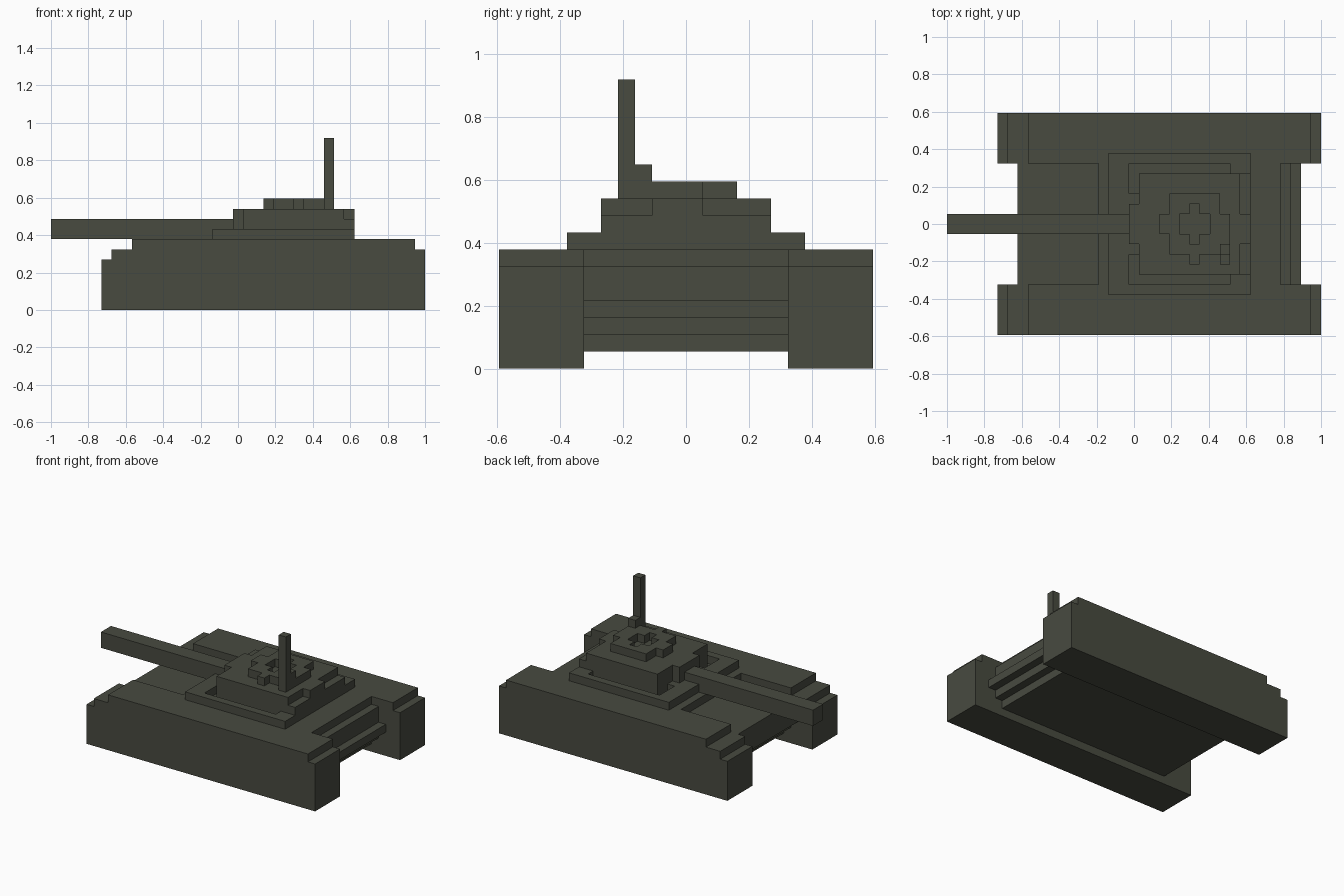
import bpy, bmesh, math
from mathutils import Vector

if "Cube" in bpy.data.objects:
    bpy.data.objects.remove(bpy.data.objects["Cube"])

U = 2 / 37                      # one block
ORIGIN = Vector((18.5, 11, 0))  # grid point placed at the world origin

paint = bpy.data.materials.new("dark olive")
paint.diffuse_color = (0.065, 0.069, 0.051, 1)
paint.use_nodes = True
paint.node_tree.nodes["Principled BSDF"].inputs["Base Color"].default_value = paint.diffuse_color

DIRS = [Vector(d) for d in ((1, 0, 0), (-1, 0, 0), (0, 1, 0),
                            (0, -1, 0), (0, 0, 1), (0, 0, -1))]


def cells(box):
    x0, x1, y0, y1, z0, z1 = box
    return {(x, y, z) for x in range(x0, x1)
            for y in range(y0, y1) for z in range(z0, z1)}


def block_part(name, boxes, cuts=()):
    """Outer skin of a union of block-grid boxes minus the cut boxes."""
    solid = set()
    for b in boxes:
        solid |= cells(b)
    for b in cuts:
        solid -= cells(b)
    bm = bmesh.new()
    for c in solid:
        centre = Vector(c) + Vector((.5, .5, .5))
        for d in DIRS:
            if tuple(int(a + b) for a, b in zip(c, d)) in solid:
                continue
            a = Vector((d.y, d.z, d.x)) / 2
            b = d.cross(a)
            m = centre + d / 2
            bm.faces.new([bm.verts.new((p - ORIGIN) * U)
                          for p in (m - a - b, m + a - b, m + a + b, m - a + b)])
    bmesh.ops.remove_doubles(bm, verts=bm.verts, dist=U / 100)
    bmesh.ops.dissolve_limit(bm, angle_limit=math.radians(1),
                             verts=bm.verts, edges=bm.edges)
    bmesh.ops.recalc_face_normals(bm, faces=bm.faces)
    mesh = bpy.data.meshes.new(name)
    bm.to_mesh(mesh)
    bm.free()
    mesh.materials.append(paint)
    ob = bpy.data.objects.new(name, mesh)
    bpy.context.collection.objects.link(ob)
    return ob


def both_sides(box):
    x0, x1, y0, y1, z0, z1 = box
    return [box, (x0, x1, 22 - y1, 22 - y0, z0, z1)]


# Tracks with stepped ends
for name, y in (("right_track", 0), ("left_track", 17)):
    block_part(name, [(5, 37, y, y + 5, 0, 5), (6, 37, y, y + 5, 5, 6),
                      (8, 36, y, y + 5, 6, 7)])

# Hull in stepped layers: (start x, end x, bottom, top)
block_part("hull", [(a, b, 5, 17, lo, hi) for a, b, lo, hi in (
    (9, 33, 1, 2), (8, 34, 2, 3), (7, 35, 3, 4), (7, 34, 4, 6), (15, 33, 6, 7))])

# Turret base with a groove around the corners of the turret
grooves = both_sides((18, 28, 5, 6, 7, 8)) + both_sides((18, 19, 5, 8, 7, 8))
block_part("turret_base", [(16, 30, 4, 18, 7, 8)], grooves)

# Turret with a front mantlet and a stepped rear
block_part("turret", [(19, 29, 6, 16, 8, 10), (18, 19, 9, 13, 8, 10),
                      (29, 30, 6, 16, 8, 9), (29, 30, 9, 12, 9, 10)])

# Gun barrel
block_part("gun_barrel", [(0, 18, 10, 12, 7, 9)])

# Hatch ring with a cross-shaped opening
block_part("hatch", [(22, 27, 8, 14, 10, 11), (21, 22, 10, 12, 10, 11),
                     (27, 28, 9, 12, 10, 11), (24, 25, 7, 8, 10, 11)],
           [(24, 25, 9, 13, 10, 11), (23, 26, 10, 12, 10, 11)])

# Antenna and its mount
block_part("antenna", [(27, 28, 7, 8, 10, 17)])
block_part("antenna_mount", [(27, 28, 8, 9, 10, 12)])
